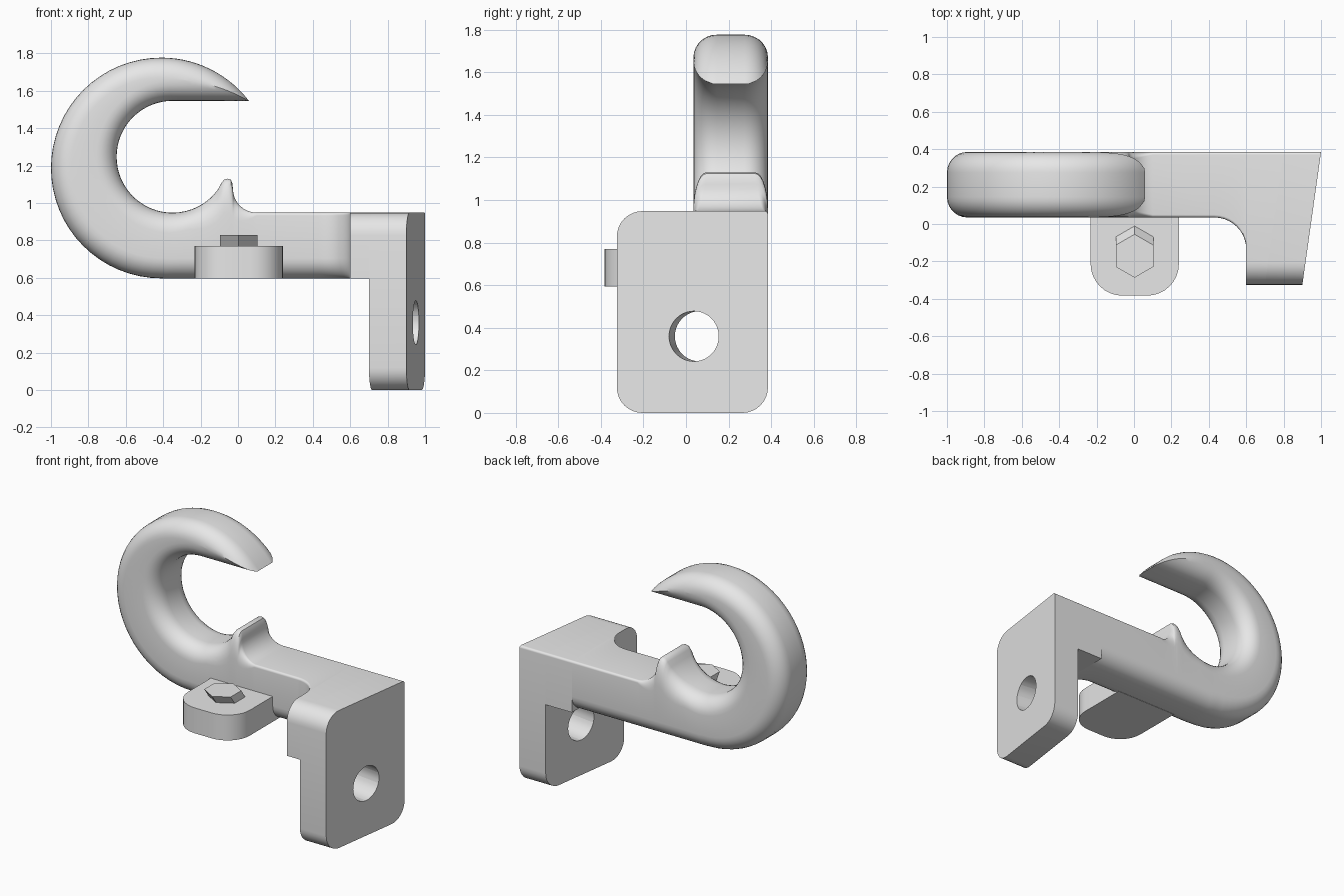
import bpy, bmesh, math
from mathutils import Vector, Matrix

old = bpy.data.objects.get("Cube")
if old:
    bpy.data.objects.remove(old, do_unlink=True)

steel = bpy.data.materials.new("plain_grey_steel")
steel.use_nodes = True
steel.diffuse_color = (0.8, 0.8, 0.8, 1)
for node in steel.node_tree.nodes:
    if node.type == 'BSDF_PRINCIPLED':
        node.inputs["Base Color"].default_value = (0.8, 0.8, 0.8, 1)

FRONT, BACK = 0.035, 0.385      # depth of the hook and shank
LOW, HIGH = 0.595, 0.948        # underside and top of the shank
ROUND = 0.11                    # corner rounding of the hook section


def make_object(name, bm, smooth=True):
    bmesh.ops.recalc_face_normals(bm, faces=bm.faces)
    mesh = bpy.data.meshes.new(name)
    bm.to_mesh(mesh)
    bm.free()
    mesh.materials.append(steel)
    obj = bpy.data.objects.new(name, mesh)
    bpy.context.collection.objects.link(obj)
    activate(obj)
    if smooth:
        bpy.ops.object.shade_smooth_by_angle(angle=math.radians(35))
    return obj


def activate(obj):
    bpy.ops.object.select_all(action='DESELECT')
    obj.select_set(True)
    bpy.context.view_layer.objects.active = obj


def loft(name, rings, smooth=True):
    """Skin a list of equal rings and cap both ends."""
    bm = bmesh.new()
    loops = [[bm.verts.new(p) for p in ring] for ring in rings]
    n = len(loops[0])
    for a, b in zip(loops, loops[1:]):
        for i in range(n):
            j = (i + 1) % n
            bm.faces.new((a[i], a[j], b[j], b[i]))
    bm.faces.new(loops[0])
    bm.faces.new(loops[-1])
    bmesh.ops.remove_doubles(bm, verts=bm.verts, dist=0.0001)
    return make_object(name, bm, smooth)


def rounded_rect(u0, u1, v0, v1, radii, steps=8):
    """Corners in order: low-low, high-low, high-high, low-high."""
    pts = []
    corners = ((u0, v0, 1, 1), (u1, v0, -1, 1), (u1, v1, -1, -1), (u0, v1, 1, -1))
    for k, ((u, v, su, sv), r) in enumerate(zip(corners, radii)):
        if r == 0:
            pts.append((u, v))
            continue
        for i in range(steps + 1):
            a = math.pi + (k + i / steps) * math.pi / 2
            pts.append((u + su * r + r * math.cos(a), v + sv * r + r * math.sin(a)))
    return pts


def section(inner, outer, front=FRONT, ry=ROUND, rz=ROUND, steps=7):
    """Rounded section between an inner and an outer point in the xz plane."""
    inner, outer = Vector((inner[0], 0, inner[1])), Vector((outer[0], 0, outer[1]))
    h = max((outer - inner).length, 0.004)
    d = (outer - inner).normalized()

    def corner(base, way, y, sign, ry, rz):
        end = math.acos(max(0, 1 - h / 2 / rz))
        out = []
        for i in range(steps + 1):
            a = end * i / steps
            p = base + way * rz * (1 - math.cos(a))
            out.append(Vector((p.x, y + sign * ry * (1 - math.sin(a)), p.z)))
        return out

    ring = corner(inner, d, front, 1, ry, rz)
    ring += corner(outer, -d, front, 1, ROUND, ROUND)[::-1]
    ring += corner(outer, -d, BACK, -1, ROUND, ROUND)
    ring += corner(inner, d, BACK, -1, ry, rz)[::-1]
    return ring


def mix(a, b, t):
    return a + (b - a) * t


# Hook tip and bowl: outer arc against a flat, then a smaller inner arc
OX, OZ, OR = -0.41, 1.187, 0.59
IX, IZ, IR = -0.35, 1.247, 0.299


def arc(cx, cz, r, deg):
    a = math.radians(deg)
    return cx + r * math.cos(a), cz + r * math.sin(a)


rings = []
for i in range(14):
    t = i / 14
    tip = arc(OX, OZ, OR, mix(37.5, 90, t))
    rings.append(section((mix(0.055, IX, t), IZ + IR), tip))
for i in range(33):
    deg = 90 + 180 * i / 32
    rings.append(section(arc(IX, IZ, IR, deg), arc(OX, OZ, OR, deg)))

# Bowl rising to the lip
for i in range(1, 9):
    deg = 270 + 54 * i / 8
    x, z = arc(IX, IZ, IR, deg)
    t = max(0, (i - 3) / 5)
    rings.append(section((x, z), (mix(OX, x, min(1, i / 5)), LOW),
                         ry=mix(ROUND, 0.07, t), rz=mix(ROUND, 0.17, t)))

# Lip top and its concave back
for x, z in ((-0.09, 1.105), (-0.075, 1.124), (-0.055, 1.13), (-0.038, 1.124), (-0.03, 1.105)):
    rings.append(section((x, z), (x, LOW), ry=0.06, rz=0.18))
for i in range(9):
    a = math.radians(90 * i / 8)
    x, z = 0.1 - 0.127 * math.cos(a), 1.075 - 0.127 * math.sin(a)
    t = i / 8
    rings.append(section((x, z), (x, LOW), ry=mix(0.055, 0.015, t), rz=mix(0.15, 0.015, t)))

# Straight shank flaring forward into the bracket
for i in range(11):
    a = math.radians(90 * i / 10)
    x = 0.43 + 0.17 * math.sin(a)
    y = FRONT - 0.17 * (1 - math.cos(a))
    rings.append(section((x, HIGH), (x, LOW), front=y, ry=0.015, rz=0.015))
loft("hook_and_shank", rings)


# Bracket with a slanted outer face
def face_x(y):
    return 0.9 + 0.1 * (y + 0.325) / 0.71


def slanted_prism(name, profile, left, right):
    return loft(name, [[(f(y), y, z) for y, z in profile] for f in (left, right)])


def plate_inner(y):
    return face_x(y) - 0.2


slanted_prism("bracket_block", rounded_rect(-0.325, BACK, LOW, HIGH, (0, 0, 0.015, 0.12)),
              lambda y: 0.6, plate_inner)
plate = slanted_prism("mounting_plate",
                      rounded_rect(-0.325, BACK, 0, HIGH, (0.12, 0.12, 0.015, 0.12)),
                      plate_inner, face_x)

# Bolt hole square to the slanted face
bm = bmesh.new()
axis = Vector((0.71, -0.1, 0)).normalized()
turn = axis.to_track_quat('Z', 'Y').to_matrix().to_4x4()
bmesh.ops.create_cone(bm, cap_ends=True, segments=40, radius1=0.118, radius2=0.118, depth=0.8,
                      matrix=Matrix.Translation((face_x(0.037), 0.037, 0.36)) @ turn)
cutter = make_object("hole_cutter", bm, False)
cutter.hide_render = True
cut = plate.modifiers.new("hole", 'BOOLEAN')
cut.operation, cut.solver, cut.object = 'DIFFERENCE', 'EXACT', cutter
activate(plate)
# The cut goes ahead of any shading modifier
bpy.ops.object.modifier_move_to_index(modifier="hole", index=0)
bpy.ops.object.modifier_apply(modifier="hole")
bpy.data.objects.remove(cutter, do_unlink=True)
bpy.ops.object.shade_smooth_by_angle(angle=math.radians(35))

# Side tab under the lip
outline = rounded_rect(-0.232, 0.24, -0.383, 0.13, (0.17, 0.17, 0, 0))
loft("side_tab", [[(x, y, z) for x, y in outline] for z in (LOW, 0.77)])

# Leaning hexagonal bolt head
head = []
for z, cy in ((0.765, -0.123), (0.83, -0.171)):
    corners = [math.radians(30 + 60 * k) for k in range(6)]
    head.append([(0.003 + 0.116 * math.cos(a), cy + 0.116 * math.sin(a), z) for a in corners])
loft("bolt_head", head, smooth=False)
